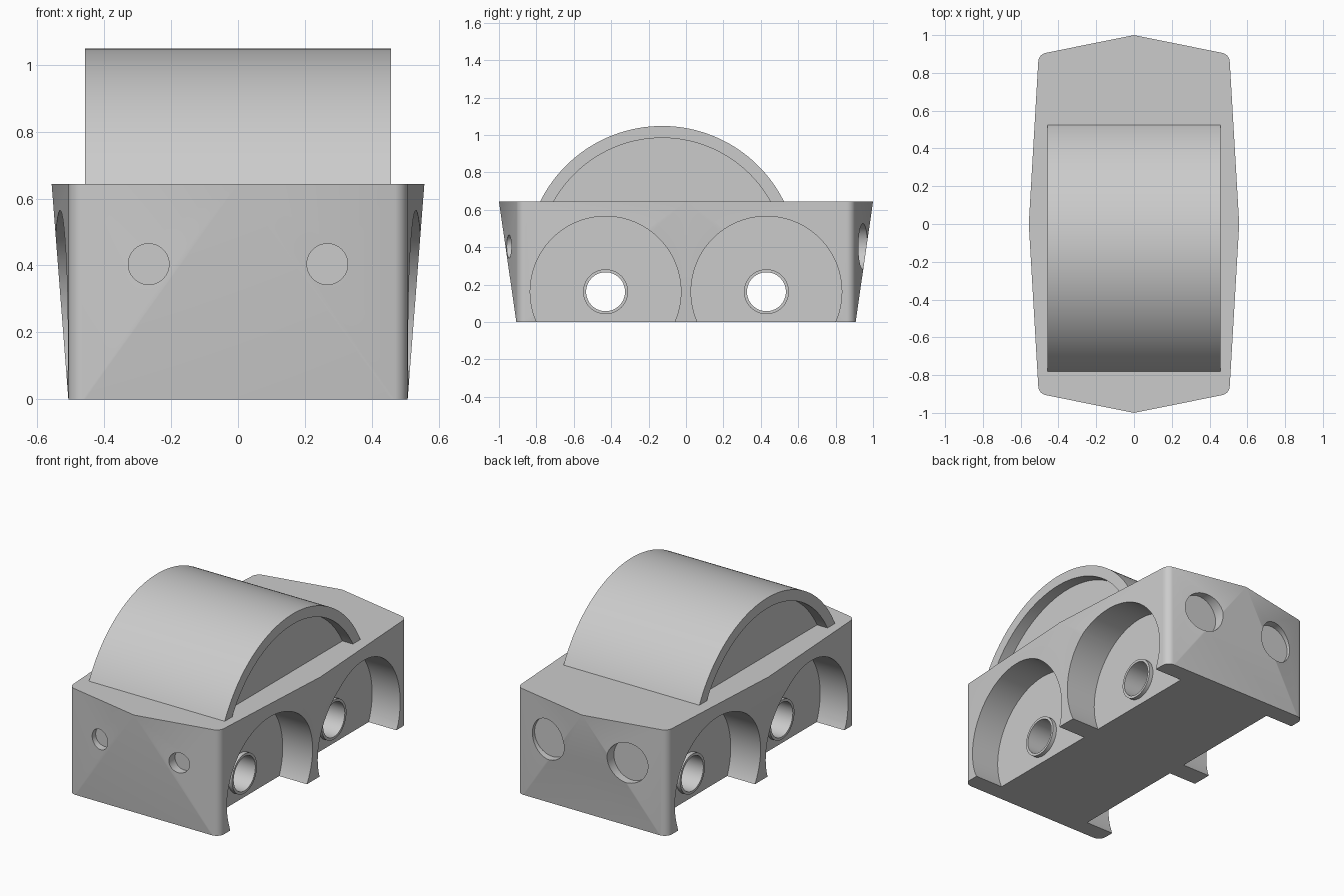
import bpy
import bmesh
from math import radians, sin, cos, asin, pi
from mathutils import Matrix

cube = bpy.data.objects.get("Cube")
if cube:
    bpy.data.objects.remove(cube, do_unlink=True)

TOP = 0.644
HALF_X, HALF_Y, CORNER = 0.507, 0.907, 0.05
AXLE_Y, AXLE_Z = 0.43, 0.162
POCKET_X = 0.32

mat = bpy.data.materials.new("plain grey")
mat.use_nodes = True
GREY = (0.6, 0.6, 0.6, 1)
mat.diffuse_color = GREY
mat.node_tree.nodes["Principled BSDF"].inputs["Base Color"].default_value = GREY


def to_object(bm, name):
    bmesh.ops.recalc_face_normals(bm, faces=bm.faces)
    mesh = bpy.data.meshes.new(name)
    bm.to_mesh(mesh)
    bm.free()
    obj = bpy.data.objects.new(name, mesh)
    bpy.context.collection.objects.link(obj)
    return obj


def cylinder(name, axis, centre, radius, length, segments=96):
    bm = bmesh.new()
    turn = Matrix.Rotation(pi / 2, 4, "Y" if axis == "X" else "X")
    bmesh.ops.create_cone(bm, cap_ends=True, segments=segments, radius1=radius,
                          radius2=radius, depth=length,
                          matrix=Matrix.Translation(centre) @ turn)
    return to_object(bm, name)


def arch_prism(name, radius, x0, x1, floor, segments=80):
    """Slice of a drum above a floor height, running along x."""
    cy, cz = -0.128, 0.32
    start = asin((floor - cz) / radius)
    bm = bmesh.new()
    verts = []
    for i in range(segments + 1):
        a = start + (pi - 2 * start) * i / segments
        verts.append(bm.verts.new((x0, cy + radius * cos(a), cz + radius * sin(a))))
    face = bm.faces.new(verts)
    out = bmesh.ops.extrude_face_region(bm, geom=[face])["geom"]
    moved = [g for g in out if isinstance(g, bmesh.types.BMVert)]
    bmesh.ops.translate(bm, verts=moved, vec=(x1 - x0, 0, 0))
    return to_object(bm, name)


def combine(target, tools, operation):
    """Apply boolean tools to the target, then discard them."""
    for tool in tools:
        mod = target.modifiers.new("join", "BOOLEAN")
        mod.operation = operation
        mod.solver = "EXACT"
        mod.object = tool
    graph = bpy.context.evaluated_depsgraph_get()
    mesh = bpy.data.meshes.new_from_object(target.evaluated_get(graph))
    target.modifiers.clear()
    target.data = mesh
    mesh.name = target.name
    for tool in tools:
        bpy.data.objects.remove(tool, do_unlink=True)


def finish(obj):
    obj.data.materials.clear()
    obj.data.materials.append(mat)
    bpy.ops.object.select_all(action="DESELECT")
    obj.select_set(True)
    bpy.context.view_layer.objects.active = obj
    bpy.ops.object.shade_smooth_by_angle(angle=radians(10))


# Body: rounded block whose sides and ends swell to a point at the top edge
bm = bmesh.new()
for z in (0, TOP):
    for sx in (-1, 1):
        for sy in (-1, 1):
            for i in range(13):
                a = pi / 2 * i / 12
                bm.verts.new((sx * (HALF_X - CORNER + CORNER * cos(a)),
                              sy * (HALF_Y - CORNER + CORNER * sin(a)), z))
for s in (-1, 1):
    bm.verts.new((s * 0.557, 0, TOP))
    bm.verts.new((0, s, TOP))
hull = bmesh.ops.convex_hull(bm, input=bm.verts)
inner = {g for g in hull["geom_interior"] if isinstance(g, bmesh.types.BMVert)}
bmesh.ops.delete(bm, geom=list(inner), context="VERTS")
bmesh.ops.dissolve_limit(bm, angle_limit=radians(0.2), verts=bm.verts, edges=bm.edges)
body = to_object(bm, "body")

# Wheel pockets, hubs and axle tunnels
pockets, hubs, axles = [], [], []
for y in (-AXLE_Y, AXLE_Y):
    for s in (-1, 1):
        pockets.append(cylinder("pocket", "X", (s * (POCKET_X + 0.2), y, AXLE_Z), 0.403, 0.4))
        hubs.append(cylinder("hub", "X", (s * POCKET_X, y, AXLE_Z), 0.12, 0.05, 64))
    axles.append(cylinder("axle", "X", (0, y, AXLE_Z), 0.104, 2, 64))

# Lamp sockets: small at the front, large at the back
sockets = []
for x in (-0.267, 0.267):
    sockets.append(cylinder("lamp", "Y", (x, -1.0, 0.404), 0.061, 0.2, 64))
    sockets.append(cylinder("lamp", "Y", (x, 1.0, 0.404), 0.122, 0.2, 64))

combine(body, pockets, "DIFFERENCE")
combine(body, hubs, "UNION")
combine(body, axles + sockets, "DIFFERENCE")
finish(body)

# Domed cabin with recessed side windows
cabin = arch_prism("cabin", 0.728, -0.457, 0.457, TOP - 0.02)
windows = [arch_prism("window", 0.664, s * 0.387, s * 0.6, TOP - 0.06) for s in (-1, 1)]
combine(cabin, windows, "DIFFERENCE")
finish(cabin)
